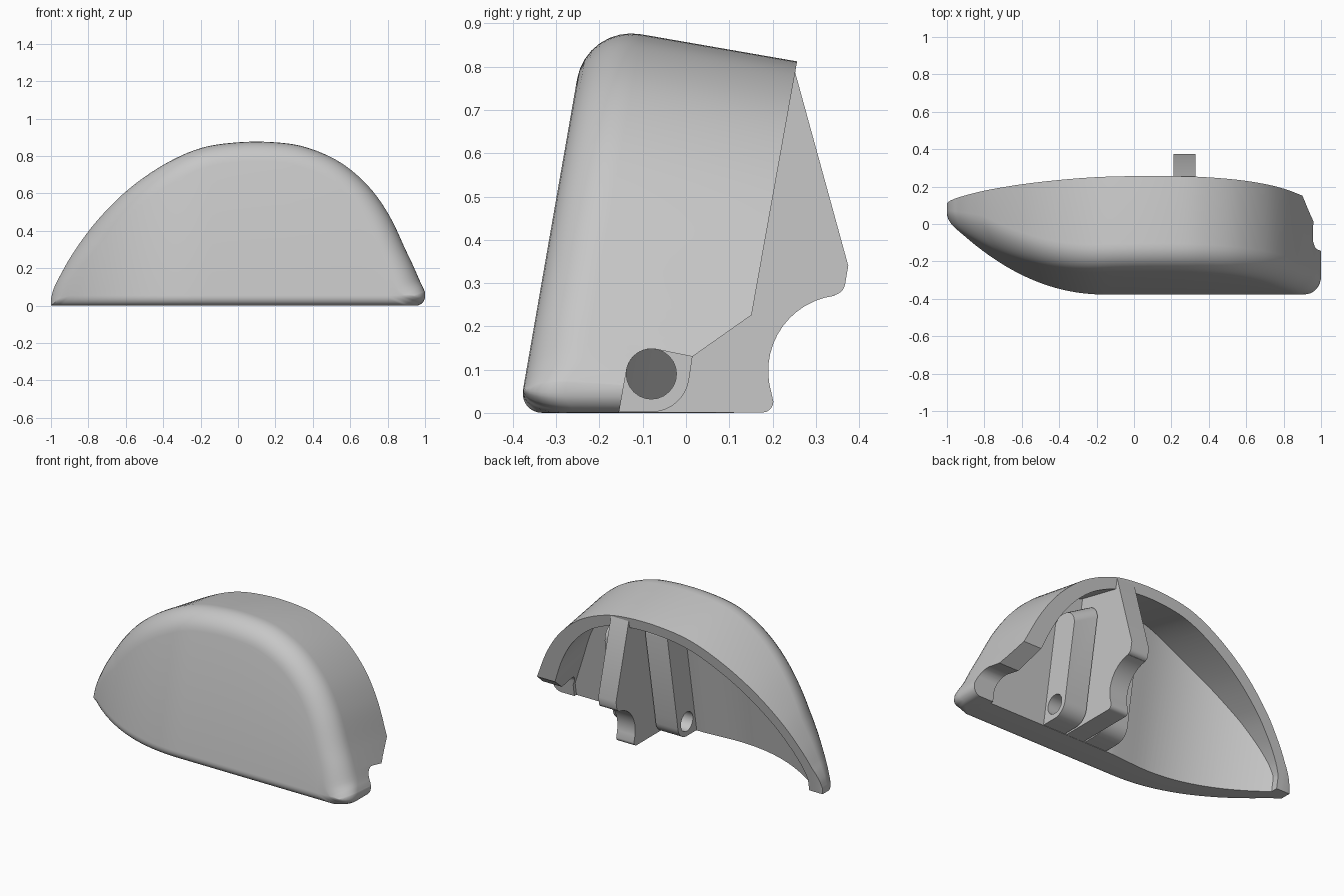
import bpy, bmesh, math
from mathutils import Vector

cube = bpy.data.objects.get("Cube")
if cube:
    bpy.data.objects.remove(cube, do_unlink=True)

grey = bpy.data.materials.new("light_grey")
grey.use_nodes = True
COLOUR = (0.57, 0.57, 0.57, 1)
grey.diffuse_color = COLOUR
grey.node_tree.nodes["Principled BSDF"].inputs["Base Color"].default_value = COLOUR

LEAN = 0.174  # front and back both lean back by ten degrees


def make(name, bm):
    bmesh.ops.recalc_face_normals(bm, faces=bm.faces)
    me = bpy.data.meshes.new(name)
    bm.to_mesh(me)
    bm.free()
    ob = bpy.data.objects.new(name, me)
    bpy.context.collection.objects.link(ob)
    me.materials.append(grey)
    return ob


def prism(name, profile, x0, x1, rise=0):
    """Extrude a y-z profile along x; rise lifts the top of the far end."""
    bm = bmesh.new()
    f = bm.faces.new([bm.verts.new((x0, y, z)) for y, z in profile])
    new = bmesh.ops.extrude_face_region(bm, geom=[f])["geom"]
    for v in new:
        if isinstance(v, bmesh.types.BMVert):
            lift = rise if v.co.z > 0.3 else 0
            v.co += Vector((x1 - x0, LEAN * lift, lift))
    return make(name, bm)


def loft(name, rows):
    """Skin closed rings of even length and cap both ends with strips."""
    bm = bmesh.new()
    rings = [[bm.verts.new(v) for v in row] for row in rows]
    n = len(rows[0])
    for a, b in zip(rings, rings[1:]):
        for k in range(n):
            m = (k + 1) % n
            bm.faces.new((a[k], a[m], b[m], b[k]))
    for ring in (rings[0], rings[-1]):
        for k in range(n // 2 - 1):
            bm.faces.new((ring[k], ring[k + 1], ring[n - 2 - k], ring[n - 1 - k]))
    return make(name, bm)


def cut(ob, cutter):
    mod = ob.modifiers.new("cut", "BOOLEAN")
    mod.operation, mod.solver, mod.object = "DIFFERENCE", "EXACT", cutter
    bpy.context.view_layer.objects.active = ob
    bpy.ops.object.modifier_apply(modifier=mod.name)


def smooth(ob, angle=32):
    bpy.ops.object.select_all(action="DESELECT")
    ob.select_set(True)
    bpy.context.view_layer.objects.active = ob
    bpy.ops.object.shade_smooth_by_angle(angle=math.radians(angle))


def arc(cy, cz, r, a0, a1, n=12):
    return [(cy + r * math.cos(math.radians(a0 + (a1 - a0) * i / n)),
             cz + r * math.sin(math.radians(a0 + (a1 - a0) * i / n))) for i in range(n + 1)]


def spline(pts, n=6):
    """Smooth curve through the points."""
    p = [Vector(q) for q in pts]
    p = [2 * p[0] - p[1]] + p + [2 * p[-1] - p[-2]]
    out = []
    for a, b, c, d in zip(p, p[1:], p[2:], p[3:]):
        for i in range(n):
            t = i / n
            out.append(0.5 * (2 * b + (c - a) * t + (2 * a - 5 * b + 4 * c - d) * t * t
                              + (3 * b - a - 3 * c + d) * t ** 3))
    return out + [p[-2]]


def clamp(v, lo=0.0, hi=1.0):
    return max(lo, min(hi, v))


def front(x):
    """Front of the footprint: straight, then sweeping back to the tip."""
    return -0.386 + 0.4 * clamp((-0.15 - x) / 0.85) ** 2.1


def back(z):
    return 0.111 + LEAN * z


ridge = spline([(-1, 0.045), (-0.985, 0.11), (-0.95, 0.195), (-0.88, 0.315), (-0.77, 0.46), (-0.6, 0.622),
                (-0.4, 0.755), (-0.2, 0.842), (0, 0.874), (0.2, 0.874), (0.37, 0.845), (0.55, 0.762),
                (0.7, 0.63), (0.81, 0.47), (0.9, 0.275), (0.97, 0.125), (0.99, 0.085), (1, 0.062)])


def inward(i):
    """Normal of the outline, pointing into the body."""
    d = (ridge[min(i + 1, len(ridge) - 1)] - ridge[max(i - 1, 0)]).normalized()
    return Vector((d.y, -d.x))


def shell_solid():
    """Rings run from the back edge over a rounded front edge and back underneath."""
    rows, steps = [], 8
    for i, p in enumerate(ridge):
        depth = back(0) - front(p.x)
        r = min(0.13, 0.5 * depth, 0.06 + 0.6 * p.y)
        rb = min(0.055, 0.4 * depth)
        rb_plan = rb + (r - rb) * clamp((p.x - 0.9) / 0.08)
        low = 0.05 - math.sqrt(0.0025 - clamp(p.x - 0.95, 0, 0.0499) ** 2)

        def drop(y):
            return LEAN * (y + 0.12) * min(1, p.y / 0.2)

        yb = back(p.y - 0.04)
        top = [(p.x, yb, max(p.y - drop(yb), low + 0.004))]
        bottom = [(p.x, back(low), low)]
        for k in range(steps + 1):
            a = math.pi / 2 * k / steps
            s, c = 1 - math.cos(a), 1 - math.sin(a)
            q = p + inward(i) * r * s
            f = front(q.x)
            zb = low * (1 - s) + rb * s
            z = q.y - drop(f + LEAN * q.y + r * c)
            z = max(z, zb + 0.003)
            top.append((q.x, f + LEAN * z + r * c, z))
            bottom.append((q.x, f + LEAN * zb + rb_plan * c, zb))
        rows.append(top + bottom[::-1])
    return loft("shell", rows)


def cavity_solid():
    """Hollow behind the front wall, open to the back and underneath."""
    rows = []
    for i, p in enumerate(ridge):
        q = p + inward(i) * (0.085 + 0.045 * max(0, p.x) ** 3)
        if q.y < 0.05:
            continue
        f = front(q.x) + 0.211 - 0.08 * max(0, -q.x)
        rows.append([(q.x, f - 0.1 * LEAN, -0.1), (q.x, f + LEAN * (q.y + 0.02), q.y + 0.02),
                     (q.x, 0.6, q.y - LEAN * 0.7), (q.x, 0.6, -0.2)])
    return loft("cavity_cutter", rows)


# Hollow shell with a notch under its thick side wall
shell = shell_solid()
cavity = cavity_solid()
notch = prism("notch_cutter", [(-0.165, -0.05), (-0.155, 0)] + arc(-0.08, 0.09, 0.058, 170, 80)
              + [(0.015, 0.13), (0.15, 0.225), (0.4, 0.4), (0.4, -0.05)], 0.6, 1.2)
cut(shell, cavity)
cut(shell, notch)

# Central lever plate with a hooked back edge
lever = prism("lever_plate", [(-0.25, 0.001)] + arc(0.177, 0.026, 0.025, -90, 0, 5)
              + arc(0.365, 0.097, 0.175, 190, 97) + arc(0.338, 0.302, 0.03, -80, -10, 5)
              + [(0.375, 0.34), (0.252, 0.788), (0, 0.79), (-0.15, 0.77)], 0.21, 0.33)

# Round-topped pivot ribs on either side of the lever
ribs = []
for name, x0, x1, h, rise in (("left_pivot_rib", 0.49, 0.34, 0.53, 0.08),
                              ("right_pivot_rib", 0.2, 0.05, 0.66, 0)):
    y = 0.015 + LEAN * (h - 0.13)
    profile = [(-0.25, 0.002)] + arc(-0.08, 0.09, 0.088, -90, -10, 8) + [(0.015, 0.13)]
    profile += arc(y - 0.09, h, 0.09, 0, 120, 10) + [(y - 0.22, h)]
    ribs.append(prism(name, profile, x0, x1, rise))

# Pivot bore
bore = prism("bore_cutter", arc(-0.08, 0.09, 0.058, 0, 345, 23), -0.3, 0.7)
for part in [lever] + ribs:
    cut(part, bore)
for cutter in (cavity, notch, bore):
    bpy.data.objects.remove(cutter, do_unlink=True)
for part in [shell, lever] + ribs:
    smooth(part)
